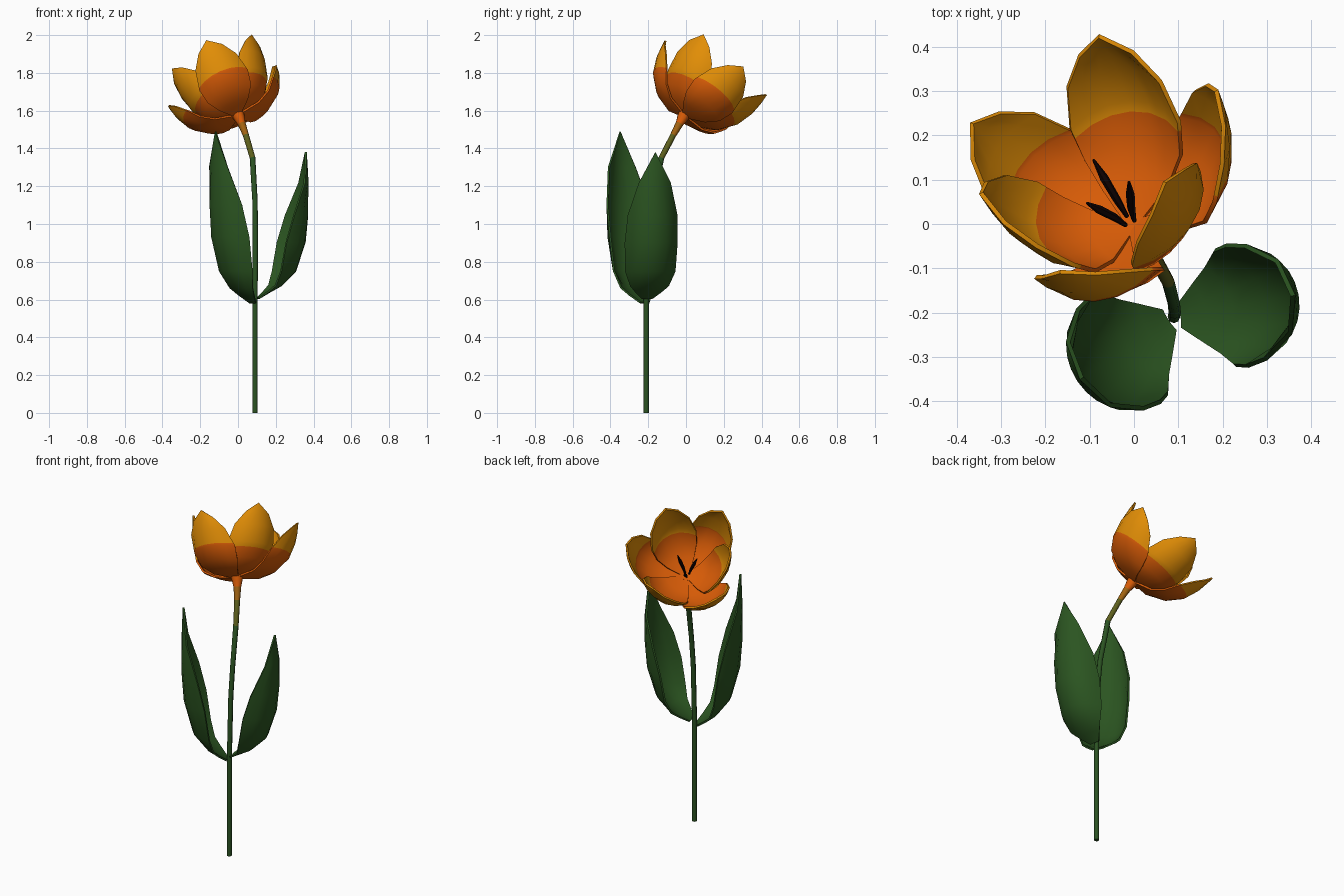
import bpy, bmesh, math
from mathutils import Vector, Matrix

if "Cube" in bpy.data.objects:
    bpy.data.objects.remove(bpy.data.objects["Cube"])


def material(name, rgb):
    m = bpy.data.materials.new(name)
    m.diffuse_color = (*rgb, 1)
    m.use_nodes = True
    m.node_tree.nodes["Principled BSDF"].inputs["Base Color"].default_value = m.diffuse_color
    return m


ORANGE = material("deep orange", (0.68, 0.105, 0.002))
AMBER = material("amber", (0.76, 0.27, 0.002))
LEAF = material("leaf green", (0.024, 0.09, 0.015))
STEM = material("stem green", (0.024, 0.085, 0.016))
OLIVE = material("olive", (0.11, 0.115, 0.012))
OCHRE = material("ochre", (0.36, 0.125, 0.006))
BLACK = material("near black", (0.008, 0.002, 0.002))


def finish(bm, name, mats, angle=50):
    bmesh.ops.recalc_face_normals(bm, faces=bm.faces[:])
    me = bpy.data.meshes.new(name)
    bm.to_mesh(me)
    bm.free()
    ob = bpy.data.objects.new(name, me)
    bpy.context.collection.objects.link(ob)
    for m in mats:
        me.materials.append(m)
    bpy.ops.object.select_all(action='DESELECT')
    ob.select_set(True)
    bpy.context.view_layer.objects.active = ob
    bpy.ops.object.shade_smooth_by_angle(angle=math.radians(angle))
    return ob


def blade(name, rows, rho, matrix, mats, thick, cut=None, cols=6):
    """Cupped blade: rows of (outward, up, half width), bent round radius rho."""
    bm = bmesh.new()
    grid = []
    for r, h, w in rows:
        line = []
        for j in range(cols + 1):
            a = (2 * j / cols - 1) * w / rho
            line.append(bm.verts.new((r - rho * (1 - math.cos(a)), rho * math.sin(a), h)))
        grid.append(line)
    for p, q in zip(grid, grid[1:]):
        for j in range(cols):
            bm.faces.new((p[j], p[j + 1], q[j + 1], q[j]))
    bmesh.ops.remove_doubles(bm, verts=bm.verts[:], dist=0.0005)
    if cut:
        bmesh.ops.bisect_plane(bm, geom=bm.verts[:] + bm.edges[:] + bm.faces[:],
                               plane_co=(0, 0, cut), plane_no=(0, 0, 1))
    bmesh.ops.recalc_face_normals(bm, faces=bm.faces[:])
    bmesh.ops.solidify(bm, geom=bm.faces[:], thickness=thick)
    if cut:
        for f in bm.faces:
            f.material_index = int(f.calc_center_median().z > cut)
    bm.transform(matrix)
    return finish(bm, name, mats)


def tube(name, path, mats, sides=8, rule=None):
    """Tube through (x, y, z, radius) points; rule gives each segment's material."""
    bm = bmesh.new()
    pts = [Vector(p[:3]) for p in path]
    rings = []
    for i, p in enumerate(pts):
        d = (pts[min(i + 1, len(pts) - 1)] - pts[max(i - 1, 0)]).normalized()
        x = Vector((0, 1, 0)).cross(d).normalized()
        y = d.cross(x)
        rings.append([bm.verts.new(p + path[i][3] * (x * math.cos(t) + y * math.sin(t)))
                      for t in (2 * math.pi * k / sides for k in range(sides))])
    for i, (a, b) in enumerate(zip(rings, rings[1:])):
        for k in range(sides):
            f = bm.faces.new((a[k], a[(k + 1) % sides], b[(k + 1) % sides], b[k]))
            f.material_index = rule[i] if rule else 0
    bm.faces.new(rings[0][::-1])
    f = bm.faces.new(rings[-1])
    f.material_index = rule[-1] if rule else 0
    return finish(bm, name, mats)


# stem, turning olive, ochre and then orange under the flower
tube("stem", [(.09, -.21, 0, .014), (.09, -.21, .6, .014), (.092, -.2, .95, .014),
              (.09, -.18, 1.12, .014), (.077, -.13, 1.35, .015), (.042, -.068, 1.47, .016),
              (.02, -.035, 1.53, .021), (-.003, -.005, 1.585, .036)],
     [STEM, OLIVE, OCHRE, ORANGE], rule=[0, 0, 0, 0, 1, 2, 3])

# two cupped leaves wrapping the stem
leaf_rows = [(.02, -.02, .03), (.075, .02, .075), (.135, .06, .12), (.208, .15, .18),
             (.257, .33, .205), (.27, .5, .175), (.27, .7, .095), (.263, .89, 0)]
for name, foot, ang, scale in (
        ("left_leaf", (.09, -.21, .6), math.atan2(-.14, -.21), (.97, 1, 1)),
        ("right_leaf", (.09, -.21, .62), math.atan2(.05, .28), (1.06, .97, .855))):
    mat = (Matrix.Translation(foot) @ Matrix.Rotation(ang, 4, 'Z')
           @ Matrix.Diagonal((*scale, 1)))
    blade(name, leaf_rows, .15, mat, [LEAF], .01)

# tilted flower frame
axis = Vector((-.366, .54, .76)).normalized()
out = Vector((-.16, -.87, .46))
out = (out - axis * out.dot(axis)).normalized()
side = axis.cross(out)
frame = Matrix((out, side, axis)).transposed().to_4x4()
frame.translation = (0, -.01, 1.57)

# alternating outer and inner petals, each (angle, outward scale, height scale)
outer = [(.012, 0, .02), (.12, .012, .085), (.21, .05, .14), (.272, .115, .165),
         (.305, .2, .13), (.315, .26, .07), (.322, .306, 0)]
inner = [(.01, .005, .02), (.1, .025, .085), (.18, .07, .135), (.235, .145, .16),
         (.262, .24, .13), (.268, .31, .07), (.27, .362, 0)]
petals = [(1, 1, 1.02), (64, 1.02, .99), (119, 1.05, .98),
          (181, 1.1, .97), (251, 1, 1), (301, .92, 1)]
for i, (deg, wide, tall) in enumerate(petals):
    rows, cut, kind = (inner, .12, "inner") if i % 2 else (outer, .128, "outer")
    rows = [(r * wide, h * tall, w) for r, h, w in rows]
    turn = frame @ Matrix.Rotation(math.radians(deg), 4, 'Z')
    blade(f"{kind}_petal_{i // 2 + 1}", rows, .17, turn, [ORANGE, AMBER], .01, cut)

# dark stamens
for i, (deg, spread) in enumerate(((-30, .8), (90, .85), (210, 1))):
    turn = frame @ Matrix.Rotation(math.radians(deg), 4, 'Z')
    path = [(*(turn @ Vector((r * spread, 0, h))), rad) for r, h, rad in
            ((.015, .03, .005), (.03, .08, .009), (.055, .14, .01), (.075, .19, .003))]
    tube(f"stamen_{i + 1}", path, [BLACK], sides=6)
